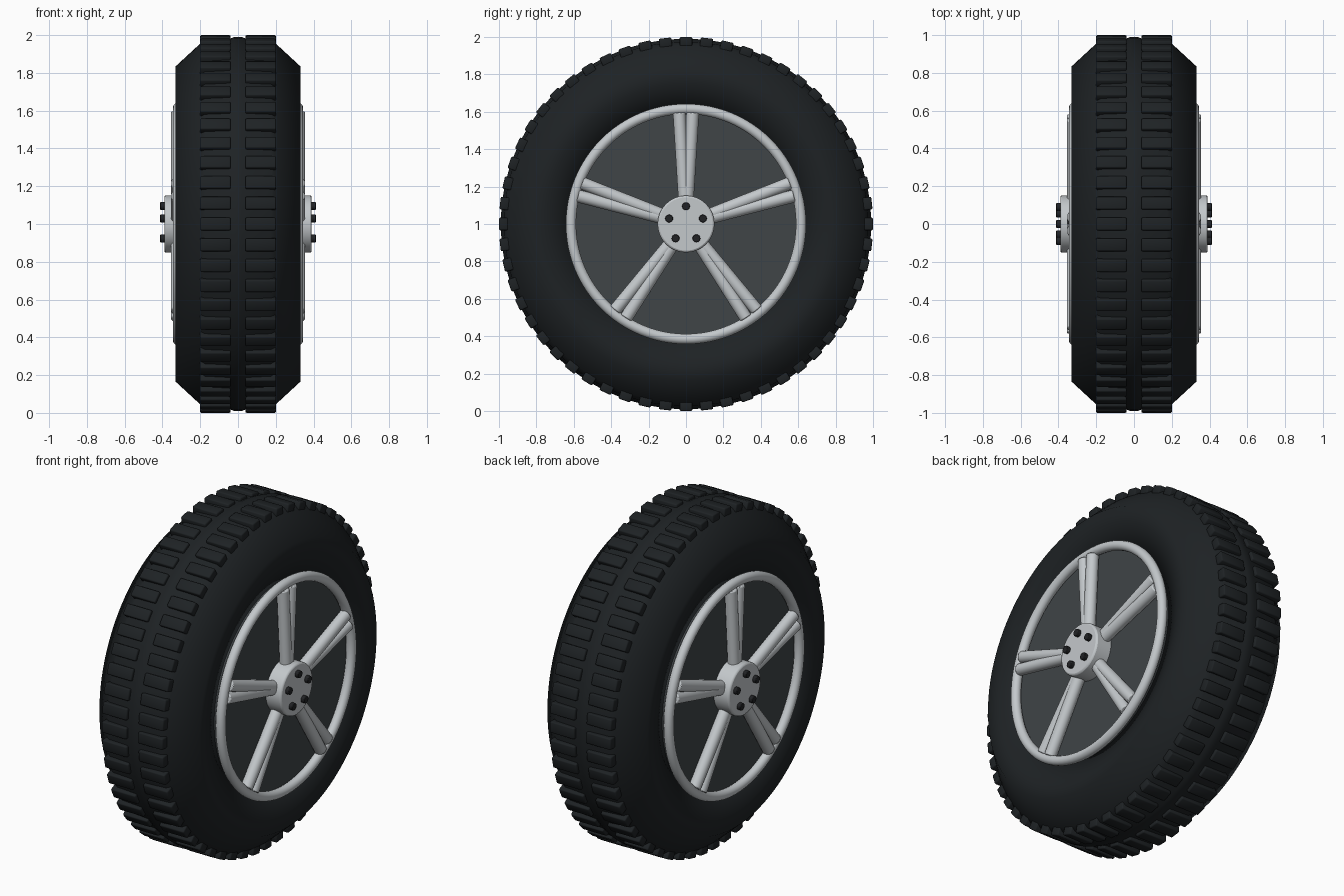
import bpy, bmesh, math
from mathutils import Matrix, Vector

if "Cube" in bpy.data.objects:
    bpy.data.objects.remove(bpy.data.objects["Cube"])

CENTRE = Vector((0, 0, 1))          # wheel axis runs along x through here
TAU = math.tau


def mat(name, rgb):
    m = bpy.data.materials.new(name)
    m.diffuse_color = (*rgb, 1)
    m.use_nodes = True
    m.node_tree.nodes["Principled BSDF"].inputs["Base Color"].default_value = m.diffuse_color
    return m


RUBBER = mat("rubber", (0.013, 0.016, 0.018))
BACKING = mat("backing", (0.05, 0.058, 0.063))
BOLT = mat("bolt_dark", (0.015, 0.016, 0.018))
METAL = mat("alloy", (0.55, 0.58, 0.6))


def finish(name, bm, material, angle=None, bevel=0):
    bmesh.ops.recalc_face_normals(bm, faces=bm.faces)
    me = bpy.data.meshes.new(name)
    bm.to_mesh(me)
    bm.free()
    me.materials.append(material)
    ob = bpy.data.objects.new(name, me)
    bpy.context.collection.objects.link(ob)
    ob.location = CENTRE
    if angle is not None:
        bpy.ops.object.select_all(action="DESELECT")
        ob.select_set(True)
        bpy.context.view_layer.objects.active = ob
        bpy.ops.object.shade_smooth_by_angle(angle=math.radians(angle))
    if bevel:
        b = ob.modifiers.new("bevel", "BEVEL")
        b.width, b.segments = bevel, 2
        b.limit_method = "ANGLE"
    return ob


def lathe(profile, steps=112):
    """Revolve a closed loop of (x, radius) points around the x axis."""
    bm = bmesh.new()
    rings = [[bm.verts.new((x, r * math.sin(TAU * i / steps), r * math.cos(TAU * i / steps)))
              for x, r in profile] for i in range(steps)]
    n = len(profile)
    for i in range(steps):
        a, b = rings[i], rings[(i + 1) % steps]
        for j in range(n):
            k = (j + 1) % n
            bm.faces.new((a[j], b[j], b[k], a[k]))
    return bm


def rod(bm, p, q, r, seg=20):
    """Capped cylinder from p to q."""
    p, q = Vector(p), Vector(q)
    rot = (q - p).to_track_quat("Z", "Y").to_matrix().to_4x4()
    bmesh.ops.create_cone(bm, cap_ends=True, segments=seg, radius1=r, radius2=r,
                          depth=(q - p).length, matrix=Matrix.Translation((p + q) / 2) @ rot)


# tyre carcass with a low centre rib
half = [(0.02, 0.99), (0.04, 0.982), (0.175, 0.974), (0.2, 0.955), (0.33, 0.835), (0.322, 0.75), (0.27, 0.61)]
finish("tyre", lathe(half + [(-x, r) for x, r in reversed(half)]), RUBBER, 75)

# two rows of tread blocks
bm = bmesh.new()
for i in range(56):
    turn = Matrix.Rotation(TAU * i / 56, 4, "X")
    for side in (-1, 1):
        place = turn @ Matrix.Translation((side * 0.12, 0, 0.975)) @ Matrix.Diagonal((0.162, 0.067, 0.05, 1))
        bmesh.ops.create_cube(bm, size=1, matrix=place)
finish("tread_blocks", bm, RUBBER, 120, bevel=0.007)

# parts repeated on both wheel faces
for side, tag in ((-1, "left"), (1, "right")):
    # rim ring
    ring = [(side * 0.317 + 0.028 * math.cos(TAU * k / 14), 0.615 + 0.028 * math.sin(TAU * k / 14))
            for k in range(14)]
    finish("rim_ring_" + tag, lathe(ring, 96), METAL, 60)

    # dark disc behind the spokes
    bm = bmesh.new()
    rod(bm, (side * 0.25, 0, 0), (side * 0.29, 0, 0), 0.612, 96)
    finish("backing_disc_" + tag, bm, BACKING, 30)

    # five pairs of diverging spokes
    bm = bmesh.new()
    for i in range(5):
        turn = Matrix.Rotation(TAU * i / 5, 3, "X")
        for s in (-1, 1):
            rod(bm, turn @ Vector((side * 0.322, s * 0.004, 0.08)),
                turn @ Vector((side * 0.322, s * 0.036, 0.595)), 0.034)
    finish("spokes_" + tag, bm, METAL, 40, bevel=0.006)

    # hub cap
    bm = bmesh.new()
    rod(bm, (side * 0.28, 0, 0), (side * 0.39, 0, 0), 0.152, 48)
    finish("hub_" + tag, bm, METAL, 40, bevel=0.01)

    # lug bolts
    bm = bmesh.new()
    for i in range(5):
        a = TAU * i / 5
        y, z = 0.095 * math.sin(a), 0.095 * math.cos(a)
        rod(bm, (side * 0.38, y, z), (side * 0.412, y, z), 0.021, 16)
    finish("bolts_" + tag, bm, BOLT, 40, bevel=0.003)
